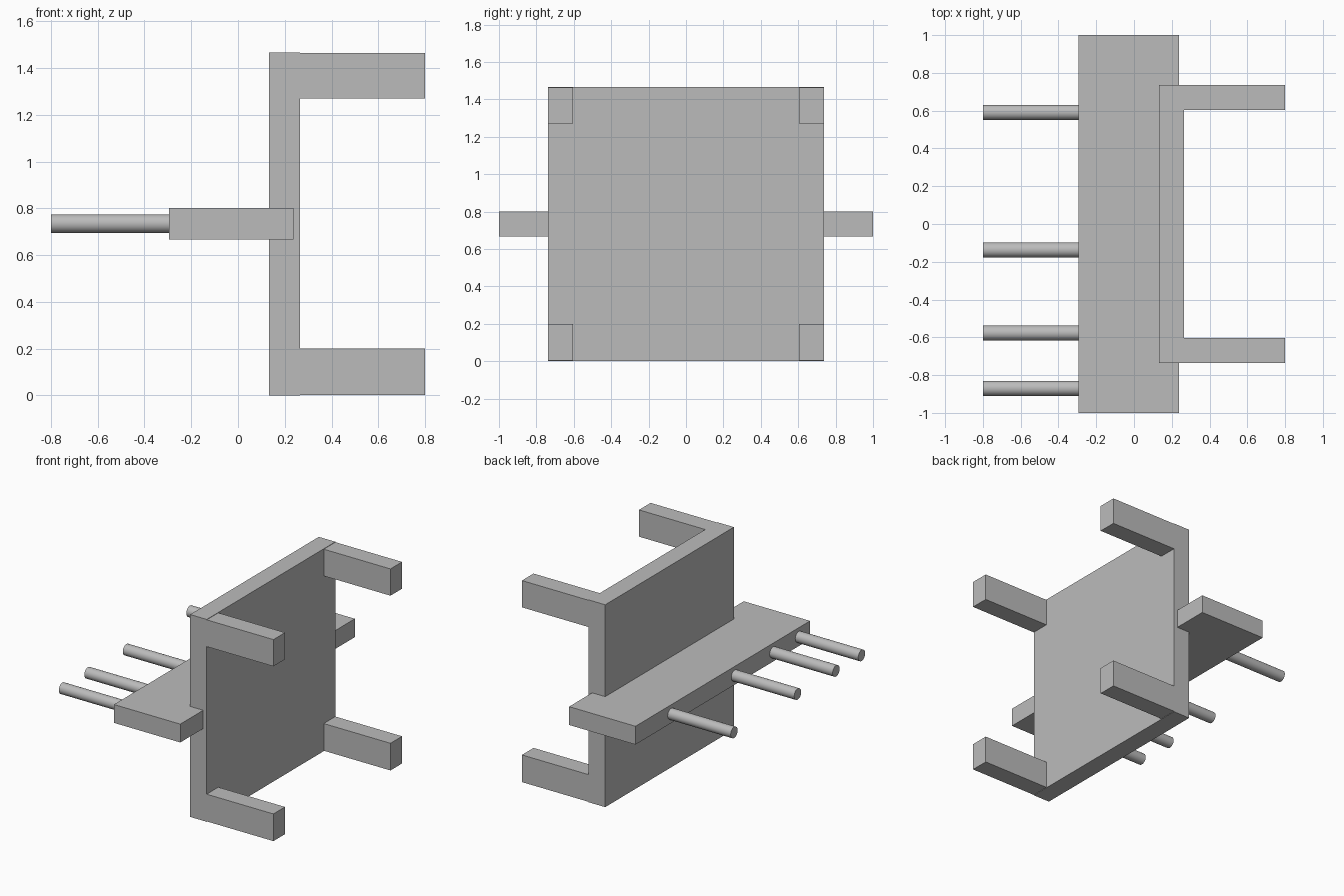
import bpy
import math

cube = bpy.data.objects.get("Cube")
if cube:
    bpy.data.objects.remove(cube, do_unlink=True)

grey = bpy.data.materials.new("plain grey")
grey.use_nodes = True
COLOR = (0.5, 0.5, 0.5, 1)
grey.diffuse_color = COLOR
grey.node_tree.nodes["Principled BSDF"].inputs["Base Color"].default_value = COLOR


def box(name, low, high):
    """Box between two opposite corners."""
    centre = [(a + b) / 2 for a, b in zip(low, high)]
    bpy.ops.mesh.primitive_cube_add(size=1, location=centre)
    obj = bpy.context.object
    obj.name = name
    obj.scale = [b - a for a, b in zip(low, high)]
    bpy.ops.object.transform_apply(location=False, rotation=False, scale=True)
    obj.data.materials.append(grey)
    return obj


# Upright panel and the shelf bar that crosses it
box("panel", (0.132, -0.737, 0), (0.265, 0.737, 1.467))
box("cross_bar", (-0.295, -1, 0.668), (0.237, 1, 0.801))

# Four arms at the panel corners
for side, y in (("right", -0.737), ("left", 0.604)):
    for level, z0, z1 in (("lower", 0.003, 0.2), ("upper", 1.27, 1.464)):
        box(f"{level}_{side}_arm", (0.26, y, z0), (0.8, y + 0.133, z1))

# Round pegs on the far edge of the bar
for i, y in enumerate((0.591, -0.137, -0.577, -0.87)):
    bpy.ops.mesh.primitive_cylinder_add(
        vertices=32, radius=0.04, depth=0.52,
        location=(-0.54, y, 0.735), rotation=(0, math.pi / 2, 0))
    peg = bpy.context.object
    peg.name = f"peg_{i + 1}"
    peg.data.materials.append(grey)
    bpy.ops.object.shade_smooth_by_angle(angle=math.radians(30))
